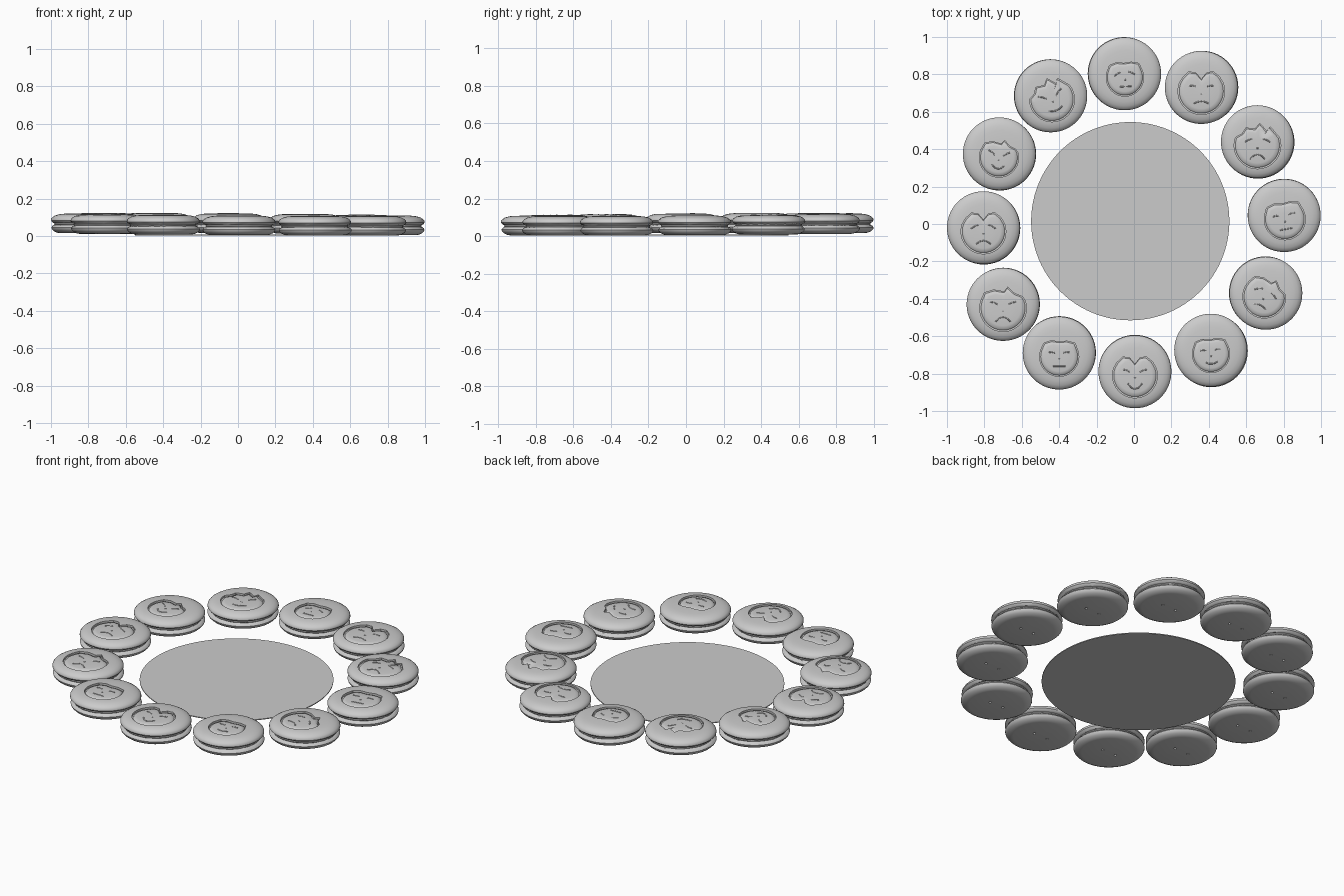
import bpy, bmesh, math, random
from mathutils import Vector

random.seed(4)
if "Cube" in bpy.data.objects:
    bpy.data.objects.remove(bpy.data.objects["Cube"])

grey = bpy.data.materials.new("plain grey")
grey.use_nodes = True
grey.diffuse_color = (0.6, 0.6, 0.6, 1)
grey.node_tree.nodes["Principled BSDF"].inputs["Base Color"].default_value = (0.6, 0.6, 0.6, 1)


def finish(bm, name):
    """Turn a bmesh into a mesh with outward normals and the grey material."""
    bmesh.ops.recalc_face_normals(bm, faces=bm.faces)
    mesh = bpy.data.meshes.new(name)
    bm.to_mesh(mesh)
    bm.free()
    mesh.materials.append(grey)
    return mesh


def place(data, name, location=(0, 0, 0), turn=0):
    obj = bpy.data.objects.new(name, data)
    obj.location = location
    obj.rotation_euler.z = turn
    bpy.context.collection.objects.link(obj)
    return obj


def soften(mesh, degrees=35):
    for poly in mesh.polygons:
        poly.use_smooth = True
    mesh.set_sharp_from_angle(angle=math.radians(degrees))


def lathe(profile, name, rough=0, rough_rows=(), sides=56):
    """Closed turned solid; the rough rows get a crumbly frilled edge."""
    bm = bmesh.new()
    rings = []
    for row, (r, z) in enumerate(profile):
        ring = []
        for i in range(sides):
            a = math.tau * i / sides
            k = r - (random.uniform(0, rough) if row in rough_rows else 0)
            ring.append(bm.verts.new((k * math.cos(a), k * math.sin(a), z)))
        rings.append(ring)
    for low, high in zip(rings, rings[1:]):
        for i in range(sides):
            j = (i + 1) % sides
            bm.faces.new((low[i], low[j], high[j], high[i]))
    bm.faces.new(rings[0])
    bm.faces.new(rings[-1])
    return finish(bm, name)


def carve(mesh, cutter, name):
    """Return the mesh with the cutter mesh subtracted from it."""
    body, tool = place(mesh, name), place(cutter, "cutter")
    tool.hide_render = True
    mod = body.modifiers.new("carve", "BOOLEAN")
    mod.object, mod.operation, mod.solver = tool, "DIFFERENCE", "EXACT"
    graph = bpy.context.evaluated_depsgraph_get()
    result = bpy.data.meshes.new_from_object(body.evaluated_get(graph))
    bpy.data.objects.remove(body)
    bpy.data.objects.remove(tool)
    soften(result)
    return result


# Face outline: round chin closed by a fringe
FRINGES = {
    "parted": [(.78, .62), (.5, .84), (.22, .78), (0, .5), (-.25, .8), (-.55, .82), (-.8, .58)],
    "straight": [(.8, .7), (.4, .8), (0, .76), (-.4, .82), (-.78, .7)],
    "swept": [(.82, .5), (.5, .62), (.2, .9), (.05, .7), (-.4, .78), (-.8, .66)],
    "jagged": [(.8, .5), (.55, .8), (.4, .6), (.1, .95), (-.1, .7), (-.5, .75), (-.65, .5)],
}


def face_outline(radius, fringe):
    chin = [(math.cos(math.radians(a)), math.sin(math.radians(a))) for a in range(160, 381, 10)]
    return [Vector((x * radius, y * radius - .02, 0)) for x, y in chin + FRINGES[fringe]]


def face_cutter(outline):
    bm = bmesh.new()
    base = bm.faces.new([bm.verts.new(p + Vector((0, 0, .093))) for p in outline])
    top = bmesh.ops.extrude_face_region(bm, geom=[base])
    verts = [v for v in top["geom"] if isinstance(v, bmesh.types.BMVert)]
    bmesh.ops.translate(bm, verts=verts, vec=(0, 0, .05))
    return finish(bm, "cutter")


def face_panel(outline):
    """Low cushion inside the carved outline, leaving a groove around it."""
    bm = bmesh.new()
    centre = Vector((0, -.02, 0))
    rings = [[bm.verts.new(centre + (p - centre) * s + Vector((0, 0, z))) for p in outline]
             for s, z in ((.95, .092), (.9, .099), (.75, .102), (.4, .104))]
    n = len(outline)
    for low, high in zip(rings, rings[1:]):
        for i in range(n):
            bm.faces.new((low[i], low[(i + 1) % n], high[(i + 1) % n], high[i]))
    bm.faces.new(rings[-1])
    mesh = finish(bm, "face_panel")
    soften(mesh, 50)
    return mesh


def face_features(radius, smile, slant):
    """Eyes, nose and mouth as slim relief strokes."""
    curve = bpy.data.curves.new("face_features", "CURVE")
    curve.dimensions = "3D"
    curve.bevel_depth, curve.bevel_resolution = .0035, 1
    curve.use_fill_caps = True
    strokes = [[(s * .55, .22 + slant), (s * .38, .24), (s * .22, .2 - slant)] for s in (-1, 1)]
    strokes.append([(-.04, -.12), (.04, -.12)])
    strokes.append([(t * .32, -.48 + smile * (t * t - .5)) for t in (-1, -.5, 0, .5, 1)])
    for stroke in strokes:
        line = curve.splines.new("POLY")
        line.points.add(len(stroke) - 1)
        for point, (x, y) in zip(line.points, stroke):
            point.co = (x * radius, y * radius - .02, .103, 1)
    curve.materials.append(grey)
    return curve


# Shared biscuit shapes
top_profile = [(.17, .054), (.184, .055), (.191, .06), (.195, .068), (.194, .077), (.187, .086),
               (.172, .095), (.15, .101), (.125, .104), (.08, .106), (.02, .107)]
bottom_profile = [(.15, 0), (.165, .003), (.182, .011), (.192, .021), (.195, .03),
                  (.192, .038), (.184, .044), (.17, .046)]
filling = lathe([(.176, .04), (.181, .05), (.176, .06)], "filling", .004, (0, 1, 2))
soften(filling)

# Two small dimples underneath the bottom biscuit
bm = bmesh.new()
for x in (-.045, .045):
    made = bmesh.ops.create_cone(bm, cap_ends=True, segments=12, radius1=.009, radius2=.006, depth=.02)
    bmesh.ops.translate(bm, verts=made["verts"], vec=(x, 0, -.002))
dimples = finish(bm, "dimples")
bottom = carve(lathe(bottom_profile, "bottom", .006, (5, 6)), dimples, "bottom_biscuit")

# x, y, face radius, turn in degrees, smile, eye slant, fringe
COOKIES = [
    (-.05, .803, .10, 4, .0, -.1, "straight"), (.36, .73, .125, 0, -.1, .0, "parted"),
    (.66, .44, .125, 0, -.2, -.08, "jagged"), (.803, .045, .11, 10, .0, .0, "straight"),
    (.705, -.37, .115, -25, -.1, -.1, "swept"), (.41, -.675, .10, 5, .1, .0, "straight"),
    (.005, -.79, .12, 0, .25, .05, "parted"), (-.40, -.69, .105, 0, .0, .0, "straight"),
    (-.70, -.43, .125, 0, -.2, .05, "swept"), (-.805, -.02, .12, 0, -.15, -.1, "parted"),
    (-.72, .375, .105, -6, .2, .1, "swept"), (-.445, .685, .12, 20, .1, .1, "jagged"),
]

# Ring of sandwich biscuits, rising slightly towards the back left
for x, y, radius, degrees, smile, slant, fringe in COOKIES:
    spot = Vector((x, y, .01 + .007 * (y - x)))
    shift = Vector((random.uniform(-.004, .004), random.uniform(-.004, .004), 0))
    turn = math.radians(degrees)
    outline = face_outline(radius, fringe)
    top = carve(lathe(top_profile, "top", .006, (0, 1, 2)), face_cutter(outline), "top_biscuit")
    place(top, "top_biscuit", spot, turn)
    place(face_panel(outline), "face_panel", spot, turn)
    place(face_features(radius, smile, slant), "face_features", spot, turn)
    place(filling, "filling", spot)
    place(bottom, "bottom_biscuit", spot + shift)

# Flat centre disc
disc = lathe([(.53, .004), (.53, .009)], "centre_disc", sides=96)
place(disc, "centre_disc", (-.02, .015, 0))
